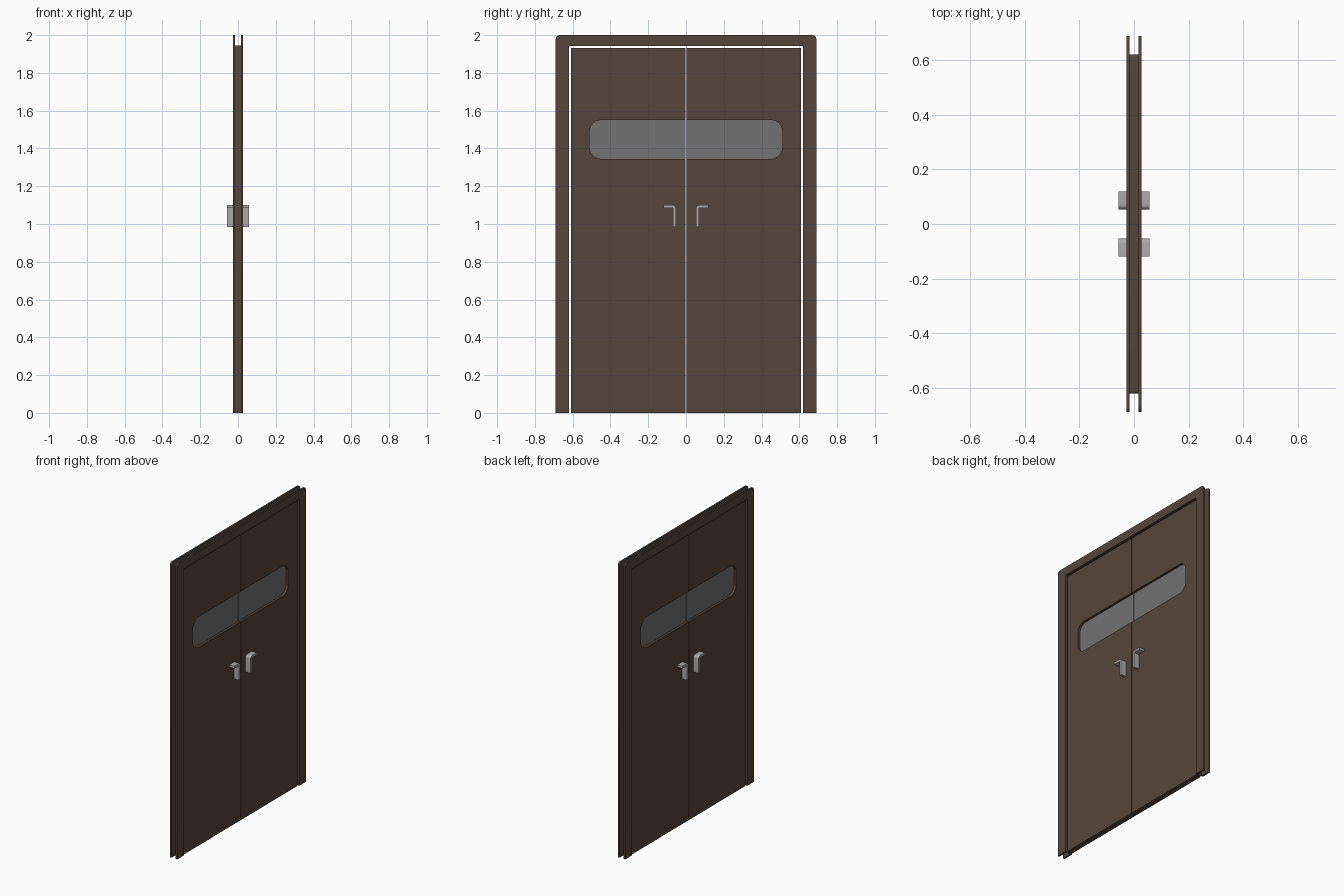
import bpy, bmesh, math

if "Cube" in bpy.data.objects:
    bpy.data.objects.remove(bpy.data.objects["Cube"])


def material(name, rgb):
    m = bpy.data.materials.new(name)
    m.diffuse_color = (*rgb, 1)
    m.use_nodes = True
    m.node_tree.nodes["Principled BSDF"].inputs["Base Color"].default_value = m.diffuse_color
    return m


WOOD = material("dark_brown_wood", (0.090, 0.060, 0.043))
GLASS = material("grey_glass", (0.17, 0.17, 0.17))
METAL = material("brushed_metal", (0.42, 0.41, 0.40))


def arc(cy, cz, r, a0, a1, n=6):
    """Points of a circular arc in the y-z plane, angles in degrees."""
    return [(cy + r * math.cos(math.radians(a0 + (a1 - a0) * i / n)),
             cz + r * math.sin(math.radians(a0 + (a1 - a0) * i / n))) for i in range(n + 1)]


def prism(name, outline, x0, x1, mat, side=1):
    """Extrude a y-z outline from x0 to x1; side=-1 mirrors it in y."""
    bm = bmesh.new()
    face = bm.faces.new([bm.verts.new((x0, side * y, z)) for y, z in outline])
    ext = bmesh.ops.extrude_face_region(bm, geom=[face])
    moved = [v for v in ext["geom"] if isinstance(v, bmesh.types.BMVert)]
    bmesh.ops.translate(bm, verts=moved, vec=(x1 - x0, 0, 0))
    bmesh.ops.recalc_face_normals(bm, faces=bm.faces)
    mesh = bpy.data.meshes.new(name)
    bm.to_mesh(mesh)
    bm.free()
    ob = bpy.data.objects.new(name, mesh)
    mesh.materials.append(mat)
    bpy.context.collection.objects.link(ob)
    bpy.ops.object.select_all(action="DESELECT")
    ob.select_set(True)
    bpy.context.view_layer.objects.active = ob
    bpy.ops.object.shade_smooth_by_angle(angle=math.radians(35))
    return ob


def arch(w, h, r):
    """Half of a rounded door arch: right half corner points mirrored to a full one."""
    half = [(w, 0)] + arc(w - r, h - r, r, 0, 90, 4)
    return half + [(-y, z) for y, z in reversed(half)]


# Door frame: two casing plates joined by a thin lining
OPEN_W, OPEN_H = 0.619, 1.943
opening = arch(OPEN_W, OPEN_H, 0.006)
casing = arch(0.69, 2.0, 0.02) + opening[::-1]
lining = arch(OPEN_W + 0.003, OPEN_H + 0.003, 0.009) + opening[::-1]
for tag, s in (("front", 1), ("rear", -1)):
    prism("casing_" + tag, casing, s * 0.016, s * 0.027, WOOD)
prism("frame_lining", lining, -0.016, 0.016, WOOD)

# Window shape, open at the meeting edge of the doors
GAP, DOOR_W, DOOR_H = 0.003, 0.609, 1.933
WIN_W, WIN_LOW, WIN_TOP, R = 0.51, 1.345, 1.55, 0.06
window = ([(GAP, WIN_LOW)] + arc(WIN_W - R, WIN_LOW + R, R, -90, 0, 8)
          + arc(WIN_W - R, WIN_TOP - R, R, 0, 90, 8) + [(GAP, WIN_TOP)])
leaf = [(GAP, 0), (DOOR_W, 0), (DOOR_W, DOOR_H), (GAP, DOOR_H)] + window[::-1]

# Lever handle: bent bar with a rounded corner
IN, OUT, LOW, TOP, T, C = 0.053, 0.12, 0.985, 1.10, 0.016, 0.018
lever = ([(IN, LOW)] + arc(IN + C, TOP - C, C, 180, 90)
         + [(OUT, TOP), (OUT, TOP - T), (IN + T, TOP - T), (IN + T, LOW)])

for tag, side in (("right", 1), ("left", -1)):
    prism("door_leaf_" + tag, leaf, -0.019, 0.019, WOOD, side)
    prism("window_pane_" + tag, window, -0.003, 0.003, GLASS, side)
    for face, s in (("front", 1), ("rear", -1)):
        prism(f"handle_{tag}_{face}", lever, s * 0.019, s * 0.057, METAL, side)
